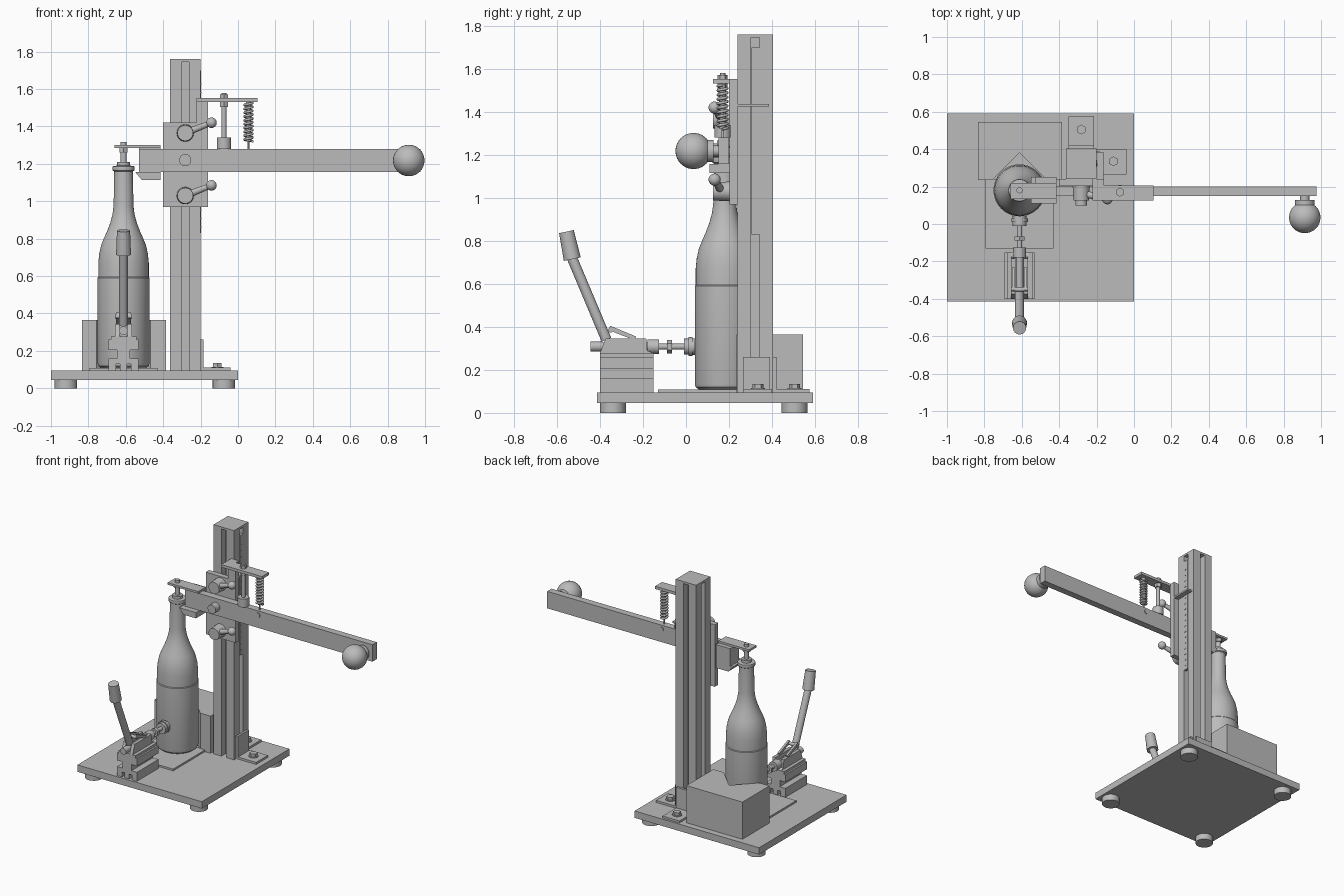
import bpy
import bmesh
from math import cos, sin, pi, radians
from mathutils import Vector

old = bpy.data.objects.get("Cube")
if old:
    bpy.data.objects.remove(old, do_unlink=True)

grey = bpy.data.materials.new("plain grey")
grey.use_nodes = True
tone = (0.5, 0.5, 0.5, 1)
grey.diffuse_color = tone
shader = next(n for n in grey.node_tree.nodes if n.type == "BSDF_PRINCIPLED")
shader.inputs["Base Color"].default_value = tone
parts = []


def finish(name, bm):
    bmesh.ops.recalc_face_normals(bm, faces=bm.faces[:])
    mesh = bpy.data.meshes.new(name)
    bm.to_mesh(mesh)
    bm.free()
    mesh.materials.append(grey)
    obj = bpy.data.objects.new(name, mesh)
    bpy.context.collection.objects.link(obj)
    parts.append(obj)
    return obj


def prism(name, outline, axis, start, end):
    """Extrude a flat outline along the x, y or z axis."""
    place = {"x": lambda a, b, c: (c, a, b),
             "y": lambda a, b, c: (a, c, b),
             "z": lambda a, b, c: (a, b, c)}[axis]
    bm = bmesh.new()
    face = bm.faces.new([bm.verts.new(place(a, b, start)) for a, b in outline])
    moved = bmesh.ops.extrude_face_region(bm, geom=[face])["geom"]
    shift = Vector(place(0, 0, end - start))
    bmesh.ops.translate(bm, vec=shift, verts=[v for v in moved if isinstance(v, bmesh.types.BMVert)])
    return finish(name, bm)


def box(name, xs, ys, zs):
    outline = [(xs[0], ys[0]), (xs[1], ys[0]), (xs[1], ys[1]), (xs[0], ys[1])]
    return prism(name, outline, "z", *zs)


def rod(name, start, end, radius, tip=None, sides=32):
    """Round bar, cone or hex nut between two points."""
    start, end = Vector(start), Vector(end)
    axis = end - start
    bm = bmesh.new()
    bmesh.ops.create_cone(bm, cap_ends=True, segments=sides, radius1=radius,
                          radius2=radius if tip is None else tip, depth=axis.length)
    bm.transform(axis.to_track_quat("Z", "Y").to_matrix().to_4x4())
    bmesh.ops.translate(bm, vec=(start + end) / 2, verts=bm.verts[:])
    return finish(name, bm)


def ball(name, centre, radius):
    bm = bmesh.new()
    bmesh.ops.create_uvsphere(bm, u_segments=32, v_segments=20, radius=radius)
    bmesh.ops.translate(bm, vec=centre, verts=bm.verts[:])
    return finish(name, bm)


def lathe(name, profile, x, y, sides=48):
    bm = bmesh.new()
    rings = [[bm.verts.new((x + r * cos(2 * pi * i / sides), y + r * sin(2 * pi * i / sides), z))
              for i in range(sides)] for r, z in profile]
    for low, high in zip(rings, rings[1:]):
        for i in range(sides):
            j = (i + 1) % sides
            bm.faces.new((low[i], low[j], high[j], high[i]))
    bm.faces.new(rings[0])
    bm.faces.new(rings[-1])
    return finish(name, bm)


# Base plate and feet
box("base_plate", (-1, 0), (-.415, .59), (.045, .095))
for x in (-.92, -.075):
    for y in (-.34, .505):
        rod("foot", (x, y, 0), (x, y, .045), .06)

# Slotted column: one side of the section turned four times
cx, cy, half, slot, depth = -.282, .322, .082, .02, .05
side = [(-half, -half), (-slot, -half), (-slot, depth - half), (slot, depth - half), (slot, -half)]
section = []
for turn in range(4):
    c, s = round(cos(turn * pi / 2)), round(sin(turn * pi / 2))
    section += [(cx + a * c - b * s, cy + a * s + b * c) for a, b in side]
prism("column", section, "z", .095, 1.745)
box("column_cap", (cx - half, cx + half), (cy - half, cy + half), (1.745, 1.76))
box("scale_strip", (-.215, -.197), (.305, .343), (.83, 1.7))
for i in range(18):
    z = .86 + i * .045
    box("scale_mark", (-.197, -.195), (.31, .325), (z, z + .005))

# Angle brackets and bolts at the column foot
box("side_bracket_foot", (-.2, -.04), (.265, .4), (.095, .11))
box("side_bracket_wall", (-.2, -.185), (.265, .39), (.11, .26))
box("rear_bracket_foot", (-.35, -.215), (.404, .575), (.095, .11))
box("rear_bracket_wall", (-.35, -.215), (.404, .42), (.11, .26))
for x, y in ((-.11, .335), (-.282, .505)):
    rod("bracket_washer", (x, y, .11), (x, y, .115), .032)
    rod("bracket_bolt", (x, y, .115), (x, y, .135), .026, sides=6)

# Bottle seat: pad and notched block
bx, by = -.612, .18
box("bottle_pad", (-.795, -.43), (-.13, .24), (.095, .108))
prism("notched_block",
      [(-.835, .235), (bx - .145, .235), (bx, .38), (bx + .145, .235),
       (-.385, .235), (-.385, .545), (-.835, .545)], "z", .095, .365)

# Bottle
lathe("bottle", [(.12, .108), (.135, .12), (.139, .135), (.139, .59), (.135, .595), (.135, .67),
                 (.13, .72), (.12, .765), (.106, .8), (.088, .84), (.071, .885), (.059, .93),
                 (.053, .975), (.05, 1.16), (.058, 1.165), (.06, 1.175), (.058, 1.187), (.04, 1.19)],
      bx, by)
rod("stopper_base", (bx, by, 1.185), (bx, by, 1.21), .034)
rod("stopper_stem", (bx, by, 1.21), (bx, by, 1.317), .016)
rod("stopper_nut", (bx, by, 1.262), (bx, by, 1.285), .026, sides=6)
box("stopper_arm", (-.66, -.415), (.135, .22), (1.285, 1.3))

# Lever bar with end bracket and ball grip
box("lever_bar", (-.53, .975), (.15, .2), (1.157, 1.28))
prism("lever_end_bracket", [(-.55, 1.157), (-.515, 1.115), (-.415, 1.115), (-.415, 1.157)], "y", .11, .25)
box("lever_end_cheek", (-.53, -.415), (.2, .25), (1.157, 1.285))
gx, gz = .913, 1.218
ball("grip_ball", (gx, .035, gz), .084)
rod("grip_collar", (gx, .095, gz), (gx, .128, gz), .052)
rod("grip_stud", (gx, .128, gz), (gx, .16, gz), .025)

# Sliding carrier plate, pivot and clamp handles
box("carrier_plate", (-.4, -.16), (.202, .241), (.97, 1.42))
rod("pivot", (cx, .1, 1.22), (cx, .21, 1.22), .032)
for z in (1.03, 1.365):
    rod("clamp_hub", (cx, .125, z), (cx, .205, z), .042, .046)
    tip = (-.142, .133, z + .055)
    rod("clamp_handle", (cx, .165, z), tip, .02, .014)
    ball("clamp_knob", tip, .028)

# Pointer, hanger and top arm
box("scale_pointer", (-.2, -.162), (.202, .385), (1.425, 1.437))
box("hanger_post", (-.222, -.16), (.2, .24), (1.28, 1.552))
box("top_arm", (-.222, .105), (.125, .205), (1.532, 1.552))

# Stop screw
sx, sy = -.075, .17
rod("stop_pad", (sx, sy, 1.28), (sx, sy, 1.34), .038)
rod("stop_screw", (sx, sy, 1.33), (sx, sy, 1.58), .013)
for low, high in ((1.505, 1.532), (1.552, 1.572)):
    rod("stop_nut", (sx, sy, low), (sx, sy, high), .024, sides=6)

# Return spring with its hook wire
px, coils, per = .056, 10, 16
curve = bpy.data.curves.new("spring_path", "CURVE")
curve.dimensions = "3D"
curve.bevel_depth = .007
curve.bevel_resolution = 2
path = curve.splines.new("POLY")
path.points.add(coils * per)
for i, point in enumerate(path.points):
    a = 2 * pi * i / per
    point.co = (px + .021 * cos(a), sy + .021 * sin(a), 1.32 + .205 * i / (coils * per), 1)
curve.materials.append(grey)
spring = bpy.data.objects.new("return_spring", curve)
bpy.context.collection.objects.link(spring)
rod("spring_core", (px, sy, 1.32), (px, sy, 1.53), .014)
rod("spring_wire", (px, sy, 1.27), (px, sy, 1.33), .005)
rod("spring_pin", (px, .145, 1.25), (px, .205, 1.25), .017)

# Toggle clamp riser: slotted bar lying along y
tx, w, n = -.612, .08, .018
right = [(n, .095), (n, .13), (w, .13), (w, .16), (.035, .16), (.035, .205), (w, .205), (w, .26)]
right[2:2] = [(.04, .13), (.04, .095), (w, .095)]
outline = [(tx + a, z) for a, z in right] + [(tx - a, z) for a, z in reversed(right)]
prism("clamp_riser", outline, "y", -.4, -.152)
box("clamp_base", (tx - .068, tx + .068), (-.4, -.152), (.26, .278))

# Toggle clamp body, links and plunger
cheek = [(-.4, .278), (-.375, .345), (-.185, .345), (-.18, .29), (-.155, .278)]
for s in (-1, 1):
    prism("clamp_cheek", cheek, "x", tx + s * .022, tx + s * .045)
    prism("clamp_link", [(-.24, .338), (-.232, .355), (-.352, .405), (-.36, .385)], "x",
          tx + s * .025, tx + s * .04)
rod("link_pin", (tx - .045, -.35, .385), (tx + .045, -.35, .385), .012)


def plunger(name, y0, y1, radius, sides=32):
    rod(name, (tx, y0, .308), (tx, y1, .308), radius, sides=sides)


plunger("plunger_tail", -.445, -.39, .023)
plunger("plunger_bar", -.4, -.17, .02)
plunger("plunger_sleeve", -.18, -.125, .034)
plunger("plunger_screw", -.13, 0, .014)
plunger("plunger_nut", -.088, -.066, .031, 6)
lathe_tip = [(-.01, .012, .037), (.012, .03, .044), (.03, .042, .038)]
for y0, y1, radius in lathe_tip:
    plunger("plunger_tip", y0, y1, radius)

# Clamp handle and grip
rod("handle_bar", (tx, -.37, .34), (tx, -.53, .72), .024)
rod("handle_grip", (tx, -.529, .715), (tx, -.556, .843), .04, .035)

# Smooth round surfaces, keep edges sharp
bpy.ops.object.select_all(action="DESELECT")
for obj in parts:
    obj.select_set(True)
bpy.context.view_layer.objects.active = parts[0]
bpy.ops.object.shade_smooth_by_angle(angle=radians(35))
